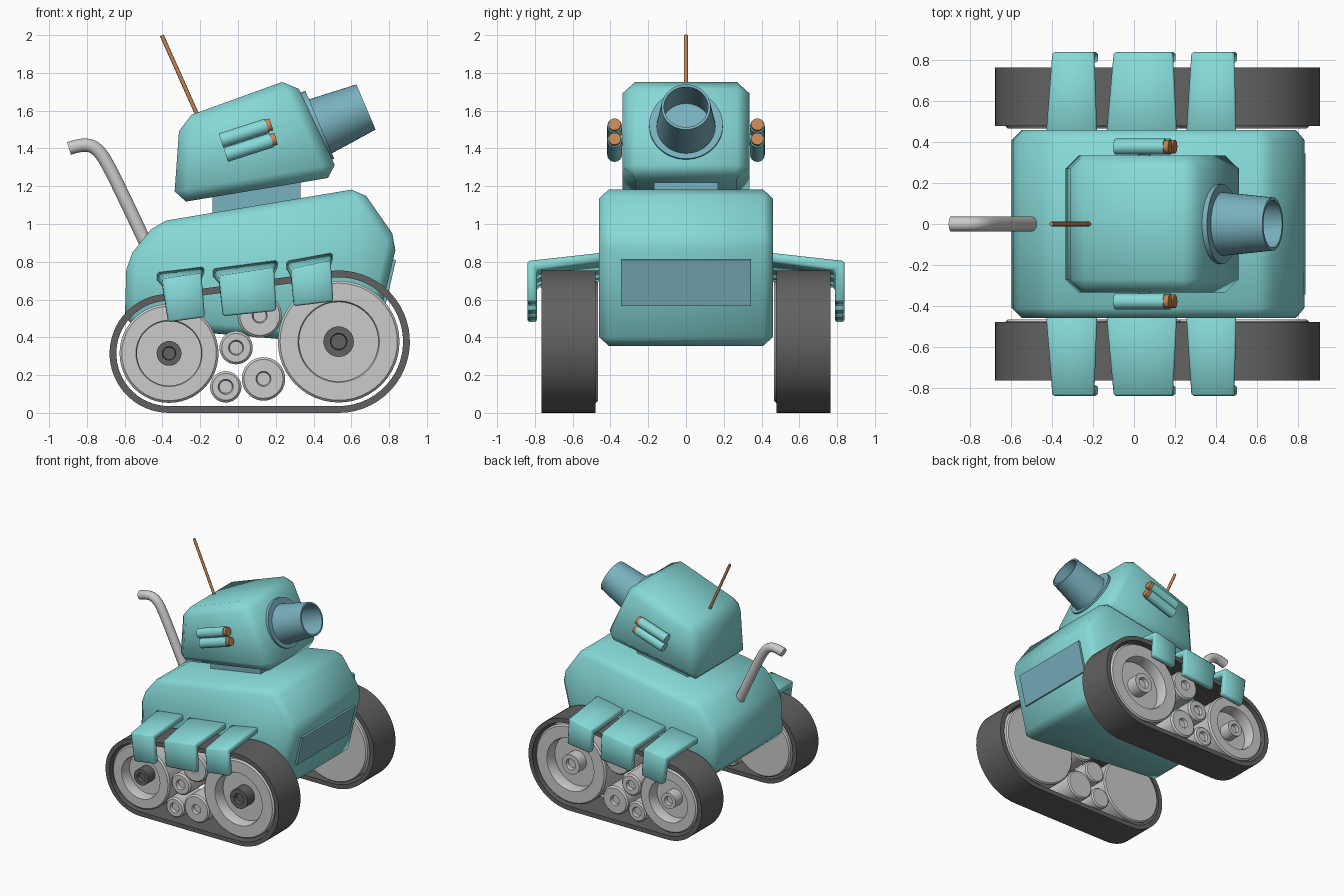
import bpy, bmesh
from math import pi, sin, cos, atan2, radians
from mathutils import Vector

if "Cube" in bpy.data.objects:
    bpy.data.objects.remove(bpy.data.objects["Cube"])


def material(name, rgb):
    m = bpy.data.materials.new(name)
    m.diffuse_color = (*rgb, 1)
    m.use_nodes = True
    m.node_tree.nodes["Principled BSDF"].inputs["Base Color"].default_value = m.diffuse_color
    return m


TEAL = material("teal", (0.24, 0.70, 0.69))
BLUE = material("blue_grey", (0.19, 0.44, 0.52))
COPPER = material("copper", (0.55, 0.24, 0.09))
DARK = material("dark_grey", (0.12, 0.12, 0.12))


def finish(name, bm, mat=None, smooth=40):
    bmesh.ops.remove_doubles(bm, verts=bm.verts, dist=1e-5)
    bmesh.ops.recalc_face_normals(bm, faces=bm.faces)
    me = bpy.data.meshes.new(name)
    bm.to_mesh(me)
    bm.free()
    ob = bpy.data.objects.new(name, me)
    bpy.context.collection.objects.link(ob)
    if mat:
        me.materials.append(mat)
    bpy.ops.object.select_all(action='DESELECT')
    ob.select_set(True)
    bpy.context.view_layer.objects.active = ob
    bpy.ops.object.shade_smooth_by_angle(angle=radians(smooth))
    return ob


def loft(bm, a, b):
    """Closed solid between two matching outlines."""
    va, vb = [bm.verts.new(p) for p in a], [bm.verts.new(p) for p in b]
    bm.faces.new(va)
    bm.faces.new(vb)
    n = len(a)
    for i in range(n):
        j = (i + 1) % n
        bm.faces.new((va[i], va[j], vb[j], vb[i]))
    bmesh.ops.recalc_face_normals(bm, faces=bm.faces)


def chamfer(bm, width):
    bmesh.ops.bevel(bm, geom=bm.edges[:], offset=width, segments=1,
                    affect='EDGES', clamp_overlap=True)


def prism(name, profile, half, mat, bevel=0):
    """Side profile (x, z) extruded across y."""
    bm = bmesh.new()
    loft(bm, [(x, -half, z) for x, z in profile], [(x, half, z) for x, z in profile])
    if bevel:
        chamfer(bm, bevel)
    return finish(name, bm, mat, 50)


def lathe(name, profile, loc, axis, mat=None, n=48):
    """Profile of (radius, height) turned around an axis."""
    bm = bmesh.new()
    rings = [[bm.verts.new((r * cos(2 * pi * i / n), r * sin(2 * pi * i / n), h))
              for i in range(n)] for r, h in profile]
    for a, b in zip(rings, rings[1:]):
        for i in range(n):
            j = (i + 1) % n
            bm.faces.new((a[i], a[j], b[j], b[i]))
    bmesh.ops.rotate(bm, verts=bm.verts, cent=(0, 0, 0),
                     matrix=Vector(axis).to_track_quat('Z', 'Y').to_matrix())
    bmesh.ops.translate(bm, verts=bm.verts, vec=loc)
    return finish(name, bm, mat)


def rod(name, a, b, r, mat, n=24):
    d = Vector(b) - Vector(a)
    return lathe(name, [(0, 0), (r, 0), (r, d.length), (0, d.length)], a, d, mat, n)


# Hull, front plate, neck and turret
prism("hull", [(-.6, .46), (-.59, .81), (-.43, 1.01), (.65, 1.19), (.845, .91), (.71, .35)],
      .46, TEAL, .05)
prism("front_plate", [(.80, .815), (.837, .81), (.779, .565), (.74, .575)], .345, BLUE)
prism("turret_neck", [(-.135, 1.03), (-.135, 1.2), (.33, 1.27), (.33, 1.08)], .17, BLUE)
prism("turret", [(-.34, 1.108), (-.308, 1.556), (.295, 1.774), (.54, 1.254)], .335, TEAL, .065)

# Hollow barrel with its collar
aim = (cos(radians(23)), 0, sin(radians(23)))
lathe("barrel", [(0, -.03), (.16, -.03), (.13, .28), (.116, .28), (.13, .02), (0, .02)],
      (.42, 0, 1.51), aim, BLUE)
lathe("barrel_collar", [(0, -.04), (.195, -.04), (.195, .014), (0, .014)],
      (.42, 0, 1.52), aim, BLUE)

# Antenna and exhaust pipe
rod("antenna", (-.21, 0, 1.565), (-.403, 0, 1.998), .011, COPPER, 12)
cu = bpy.data.curves.new("exhaust_pipe", 'CURVE')
cu.dimensions = '3D'
cu.bevel_depth, cu.bevel_resolution, cu.use_fill_caps = .036, 5, True
path = [(-.47, .86), (-.66, 1.26), (-.74, 1.44), (-.83, 1.42), (-.895, 1.40)]
sp = cu.splines.new('NURBS')
sp.points.add(len(path) - 1)
for p, (x, z) in zip(sp.points, path):
    p.co = (x, 0, z, 1)
sp.use_endpoint_u, sp.order_u, sp.resolution_u = True, 4, 8
bpy.context.collection.objects.link(bpy.data.objects.new("exhaust_pipe", cu))

# Track wheels: x, z, belt radius, wheel radius
REAR, FRONT = (-.365, .315, .315, .262), (.533, .377, .377, .322)
ROLLERS = [(.115, .515, .117), (-.01, .345, .088), (.135, .18, .115), (-.065, .138, .083)]
# Fenders: (x, z) left and right at the hull, outer corner and flap bottom
FENDERS = [
    [(-.43, .745, -.18, .775), (-.40, .71, -.195, .74), (-.37, .48, -.175, .507)],
    [(-.135, .765, .21, .81), (-.10, .725, .19, .77), (-.08, .512, .203, .54)],
    [(.255, .805, .50, .85), (.28, .762, .49, .806), (.295, .565, .505, .59)],
]


def belt_outline(inset):
    turn = 2 * atan2(FRONT[1] - REAR[1], FRONT[0] - REAR[0])
    pts = []
    for (x, z, r, _), a0, a1 in ((FRONT, -pi / 2, pi / 2 + turn),
                                 (REAR, pi / 2 + turn, 3 * pi / 2)):
        for i in range(29):
            a = a0 + (a1 - a0) * i / 28
            pts.append((x + (r - inset) * cos(a), z + (r - inset) * sin(a)))
    return pts


for side, s in (("right", -1), ("left", 1)):
    # Track belt
    bm = bmesh.new()
    loops = [[bm.verts.new((x, s * y, z)) for x, z in belt_outline(t)]
             for t, y in ((0, .48), (0, .765), (.036, .765), (.036, .48))]
    for k in range(4):
        a, b = loops[k], loops[(k + 1) % 4]
        for i in range(len(a)):
            j = (i + 1) % len(a)
            bm.faces.new((a[i], a[j], b[j], b[i]))
    finish(f"track_belt_{side}", bm, DARK)

    # Main wheels with recessed faces and hollow hubs
    for label, (x, z, _, R) in (("rear", REAR), ("front", FRONT)):
        lathe(f"{label}_wheel_{side}",
              [(0, 0), (R - .01, 0), (R, .01), (R, .275), (R - .012, .287), (R * .67, .287),
               (R * .65, .275), (R * .65, .19), (0, .19)], (x, s * .467, z), (0, s, 0))
        h = R * .25
        lathe(f"{label}_hub_{side}",
              [(0, 0), (h, 0), (h, .1), (h * .55, .1), (h * .5, .07), (0, .07)],
              (x, s * .65, z), (0, s, 0), DARK if s < 0 else None, 32)

    # Small rollers between the wheels
    for i, (x, z, R) in enumerate(ROLLERS):
        lathe(f"roller_{i + 1}_{side}",
              [(0, 0), (R - .01, 0), (R, .01), (R, .26), (R - .012, .272),
               (.04, .272), (.034, .25), (0, .25)], (x, s * .467, z), (0, s, 0), None, 36)

    # Fenders: an arm from the hull with a hanging flap
    for i, (hull, outer, low) in enumerate(FENDERS):
        bm = bmesh.new()
        ends = []
        for k in (0, 2):
            (hx, hz), (ox, oz), (lx, lz) = hull[k:k + 2], outer[k:k + 2], low[k:k + 2]
            ends.append([(hx, s * .44, hz), (ox, s * .84, oz), (lx, s * .84, lz),
                         (lx, s * .788, lz), (ox, s * .788, oz - .05), (hx, s * .44, hz - .05)])
        loft(bm, *ends)
        chamfer(bm, .01)
        finish(f"fender_{i + 1}_{side}", bm, TEAL, 50)

    # Twin launcher tubes with copper tips
    for i, (x, z) in enumerate(((-.09, 1.442), (-.065, 1.366))):
        a = Vector((x, s * .378, z))
        d = Vector((.952, 0, .306))
        rod(f"launcher_tube_{i + 1}_{side}", a, a + d * .255, .039, TEAL)
        rod(f"launcher_tip_{i + 1}_{side}", a + d * .25, a + d * .28, .033, COPPER)
    # Bracket holding the tubes
    rod(f"launcher_bracket_{side}", (.05, s * .32, 1.445), (.05, s * .378, 1.445), .03, TEAL)
